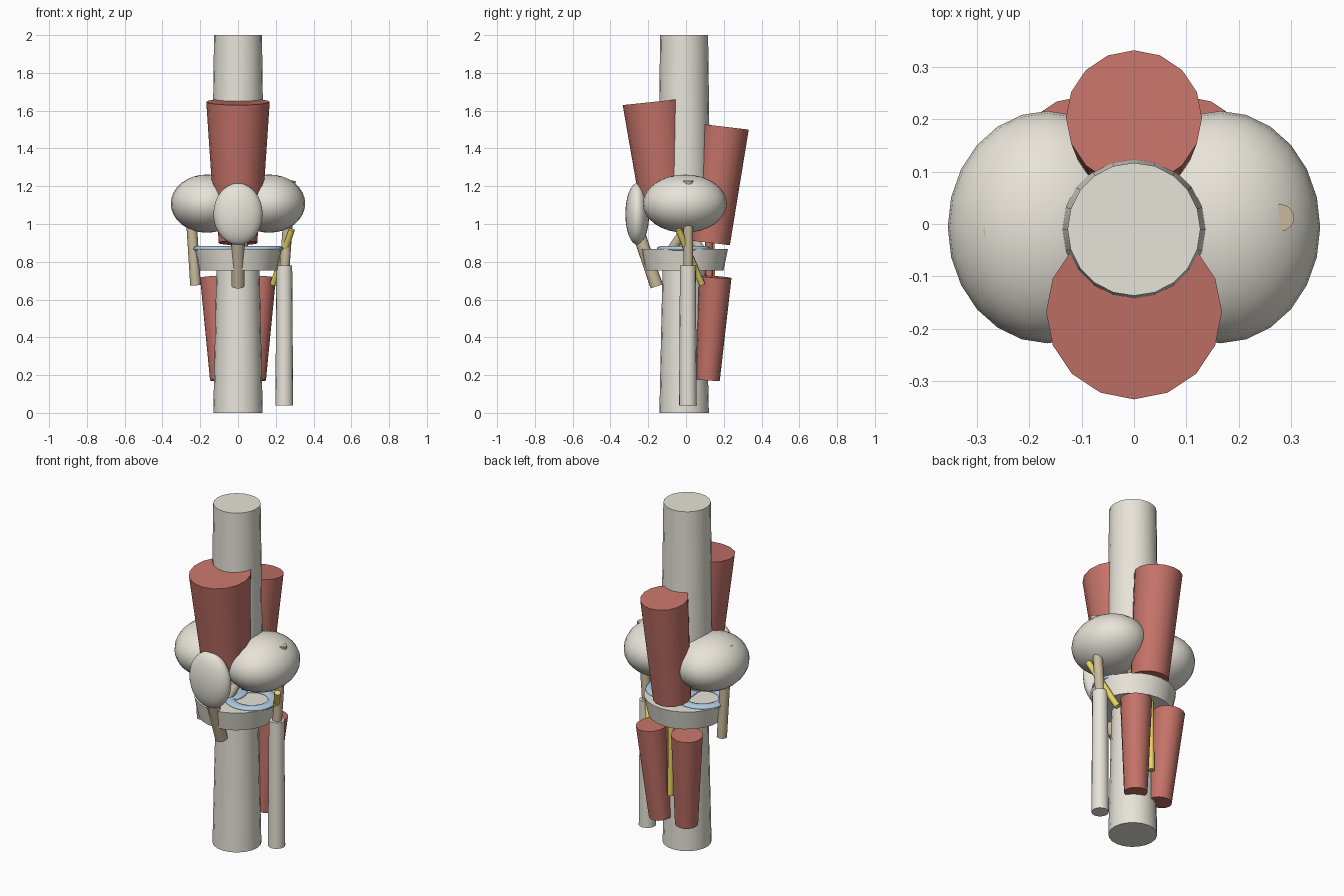
import bpy, math
from mathutils import Vector

if "Cube" in bpy.data.objects:
    bpy.data.objects.remove(bpy.data.objects["Cube"])


def material(name, rgb):
    m = bpy.data.materials.new(name)
    m.diffuse_color = (*rgb, 1)
    m.use_nodes = True
    m.node_tree.nodes["Principled BSDF"].inputs["Base Color"].default_value = m.diffuse_color
    return m


BONE = material("bone", (0.80, 0.77, 0.69))
MUSCLE = material("muscle", (0.55, 0.17, 0.14))
LIGAMENT = material("ligament", (0.60, 0.50, 0.34))
CARTILAGE = material("cartilage", (0.42, 0.60, 0.76))
NERVE = material("nerve", (0.80, 0.66, 0.12))


def finish(name, mat):
    ob = bpy.context.object
    ob.name = name
    ob.data.materials.append(mat)
    bpy.ops.object.shade_smooth_by_angle(angle=math.radians(40))
    return ob


def rod(name, a, b, ra, rb, mat, sides=16):
    """Tapered cylinder from point a (radius ra) to point b (radius rb)."""
    a, b = Vector(a), Vector(b)
    bpy.ops.mesh.primitive_cone_add(vertices=sides, radius1=ra, radius2=rb,
                                    depth=(b - a).length, location=(a + b) / 2)
    ob = finish(name, mat)
    ob.rotation_mode = 'QUATERNION'
    ob.rotation_quaternion = Vector((0, 0, 1)).rotation_difference(b - a)
    return ob


def ellipsoid(name, loc, radii, mat):
    bpy.ops.mesh.primitive_uv_sphere_add(segments=24, ring_count=16, radius=1, location=loc)
    ob = finish(name, mat)
    ob.scale = radii
    return ob


# Long bones
rod("thigh_bone", (0, -0.01, 1.0), (0, -0.01, 2.0), 0.14, 0.127, BONE, 20)
rod("shin_bone", (0, -0.01, 0), (0, -0.01, 0.78), 0.131, 0.114, BONE, 20)
rod("shin_plateau", (0, -0.008, 0.755), (0, -0.008, 0.867), 0.207, 0.23, BONE, 24)
rod("outer_shin_bone", (0.245, 0.01, 0.04), (0.245, 0.01, 0.78), 0.047, 0.042, BONE)

# Kneecap and its tendon
ellipsoid("kneecap", (0, -0.258, 1.053), (0.13, 0.063, 0.163), BONE)
rod("kneecap_tendon", (0, -0.155, 0.67), (0, -0.25, 0.95), 0.034, 0.034, LIGAMENT)

# Thigh muscles
rod("front_thigh_muscle", (0, -0.105, 1.05), (0, -0.168, 1.647), 0.128, 0.168, MUSCLE)
rod("back_thigh_muscle", (0, 0.13, 0.90), (0, 0.203, 1.515), 0.103, 0.13, MUSCLE)

# Paired parts
for side, s in (("left", -1), ("right", 1)):
    ellipsoid(side + "_condyle", (s * 0.165, -0.006, 1.108), (0.191, 0.222, 0.154), BONE)
    rod(side + "_calf_muscle", (s * 0.085, 0.116, 0.175), (s * 0.115, 0.155, 0.72),
        0.063, 0.086, MUSCLE)
    bpy.ops.mesh.primitive_torus_add(major_segments=32, minor_segments=10,
                                     major_radius=0.115, minor_radius=0.028,
                                     location=(s * 0.098, -0.012, 0.87))
    finish(side + "_meniscus", CARTILAGE).scale.z = 0.5

# Collateral and crossing ligaments
rod("inner_side_ligament", (-0.225, -0.013, 0.675), (-0.26, -0.013, 1.228), 0.028, 0.028, LIGAMENT)
rod("outer_side_ligament", (0.245, 0.012, 0.74), (0.28, 0.012, 1.23), 0.026, 0.026, LIGAMENT)
rod("front_cross_ligament", (-0.02, -0.08, 0.86), (0.05, 0.06, 1.06), 0.025, 0.025, LIGAMENT)
rod("back_cross_ligament", (0.02, 0.08, 0.86), (-0.05, -0.05, 1.06), 0.025, 0.025, LIGAMENT)

# Nerves and artery behind the joint
rod("side_nerve", (0.185, 0.085, 0.68), (0.285, -0.04, 0.97), 0.017, 0.017, NERVE, 10)
rod("rear_nerve", (0, 0.145, 0.33), (0, 0.13, 1.1), 0.017, 0.017, NERVE, 10)
rod("rear_artery", (0.035, 0.125, 0.35), (0.035, 0.12, 1.1), 0.02, 0.02, MUSCLE, 10)
